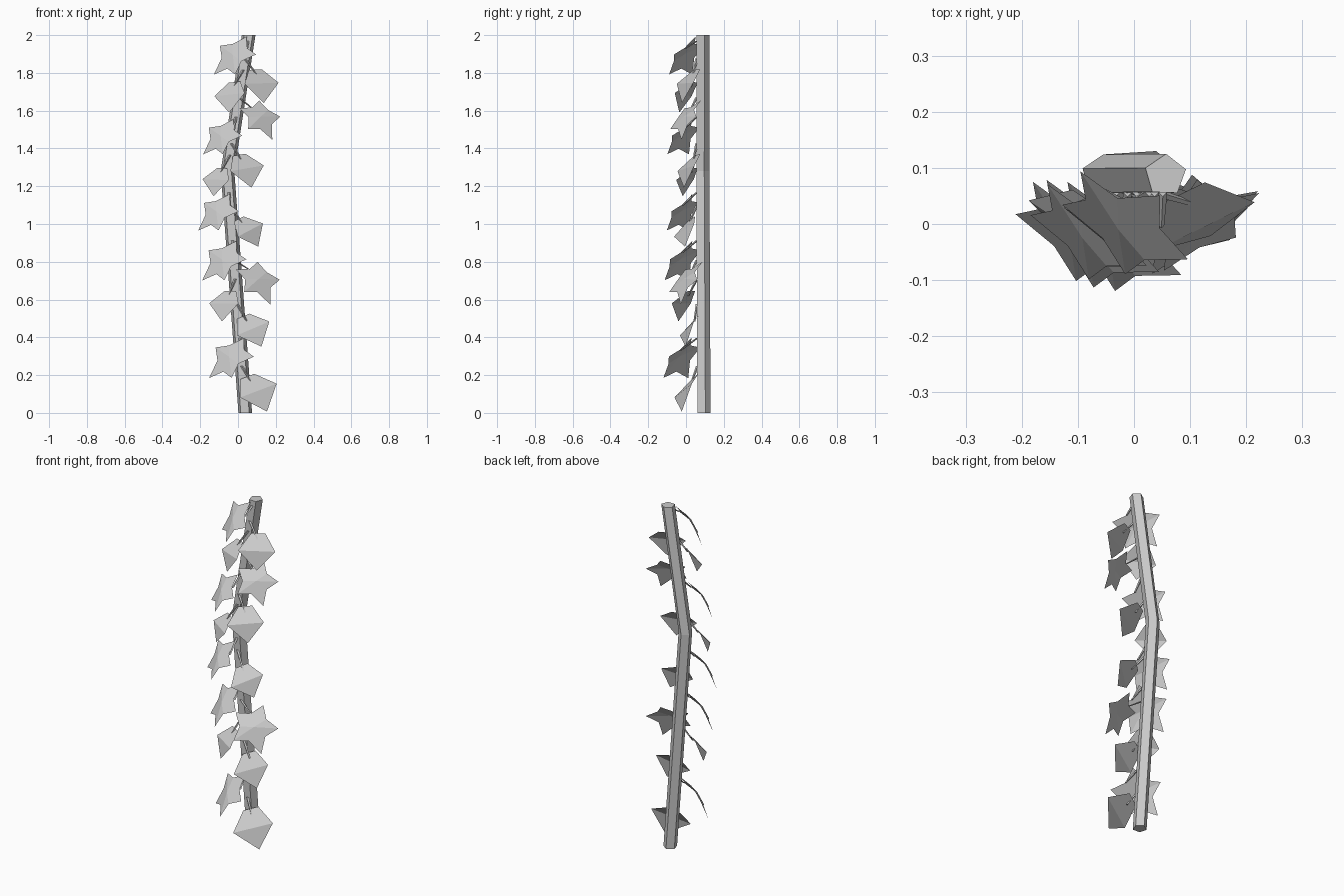
import bpy, bmesh
from math import sin, cos, radians, pi
from mathutils import Vector, Matrix

cube = bpy.data.objects.get("Cube")
if cube:
    bpy.data.objects.remove(cube)

grey = bpy.data.materials.new("plain_grey")
grey.use_nodes = True
colour = (0.6, 0.6, 0.6, 1)
grey.diffuse_color = colour
grey.node_tree.nodes["Principled BSDF"].inputs["Base Color"].default_value = colour


def finish(name, bm):
    mesh = bpy.data.meshes.new(name)
    bm.to_mesh(mesh)
    bm.free()
    mesh.materials.append(grey)
    ob = bpy.data.objects.new(name, mesh)
    bpy.context.collection.objects.link(ob)


def tube(name, path, radii, sides, phase):
    """Flat-sided tube with level rings along a path."""
    bm = bmesh.new()
    rings = []
    for p, r in zip(path, radii):
        angles = [phase + 2 * pi * i / sides for i in range(sides)]
        rings.append([bm.verts.new(p + Vector((r * cos(a), r * sin(a), 0))) for a in angles])
    for a, b in zip(rings, rings[1:]):
        for i in range(sides):
            j = (i + 1) % sides
            bm.faces.new((a[i], a[j], b[j], b[i]))
    bm.faces.new(rings[0][::-1])
    bm.faces.new(rings[-1])
    finish(name, bm)


# Main stem, bent once
path = [Vector((0.038, 0.092, 0)), Vector((-0.056, 0.086, 1.28)), Vector((0.056, 0.087, 2))]
tube("stem", path, [0.038] * 3, 5, radians(16))


def stem_point(z):
    a, b = path[:2] if z < path[1].z else path[1:]
    return a.lerp(b, (z - a.z) / (b.z - a.z))


def simple_outline():
    # Tip, right corner, two shoulders, left corner; folded across the width
    return [(0, -1.0, -0.35), (1, 0, 0), (0.38, 0.98, -0.25),
            (-0.38, 0.98, -0.25), (-1, 0, 0)]


def lobed_outline():
    # Five lobes with notches between them, folded across the width
    points = []
    for i in range(10):
        a = -pi / 2 + i * pi / 5
        r = 0.6 if i % 2 else (1.12 if i == 0 else 1)
        points.append((r * cos(a), r * sin(a), -0.25 * r * abs(sin(a))))
    return points


def leaf(name, outline, centre, size, yaw, pitch, tip_angle, rise):
    n = Vector((sin(yaw) * cos(pitch), -cos(yaw) * cos(pitch), sin(pitch)))
    u = Vector((cos(yaw), sin(yaw), 0))
    v = n.cross(u)
    frame = Matrix((u, v, n)).transposed()
    turn = frame @ Matrix.Rotation(tip_angle + pi / 2, 3, 'Z')
    bm = bmesh.new()
    hub = bm.verts.new(centre)
    rim = [bm.verts.new(centre + turn @ (Vector(p) * size)) for p in outline]
    for i, vert in enumerate(rim):
        bm.faces.new((hub, vert, rim[(i + 1) % len(rim)]))
    finish(name, bm)
    # Leaf stalk running from the upper edge to the stem
    foot = centre + turn @ (Vector((0, 0.6, -0.2)) * size)
    node = stem_point(min(centre.z + rise, 1.97)) + Vector((0, -0.03, 0))
    tube(name + "_stalk", [foot, node], [0.005, 0.008], 4, 0)


# Simple leaves: x, y, z, size, tip angle, yaw
simple = [
    (0.108, -0.015, 0.118, 0.113, -68, 14),
    (0.08, 0.005, 0.447, 0.1, -65, 10),
    (0.065, -0.01, 0.968, 0.092, -64, 25),
    (0.048, 0.0, 1.295, 0.1, -80, 22),
    (0.125, -0.005, 1.745, 0.1, -88, 25),
    (-0.075, -0.025, 0.58, 0.092, -90, -33),
    (-0.118, -0.005, 1.235, 0.084, -92, -33),
    (-0.045, -0.015, 1.685, 0.092, -84, -32),
]
# Lobed leaves
lobed = [
    (0.11, -0.01, 0.71, 0.13, -72, 28),
    (0.122, -0.01, 1.57, 0.12, -70, 28),
    (-0.047, -0.035, 0.297, 0.14, 224, -37),
    (-0.085, -0.03, 0.812, 0.138, 224, -37),
    (-0.115, -0.025, 1.067, 0.127, 224, -37),
    (-0.092, -0.025, 1.467, 0.122, 224, -37),
    (-0.028, -0.01, 1.897, 0.132, 224, -37),
]
for kind, rows, outline, pitch, rise in (
        ("simple_leaf", simple, simple_outline(), 30, 0.13),
        ("lobed_leaf", lobed, lobed_outline(), 33, 0.1)):
    for i, (x, y, z, size, tip, yaw) in enumerate(rows):
        leaf(f"{kind}_{i + 1}", outline, Vector((x, y, z)), size,
             radians(yaw), radians(pitch), radians(tip), rise)
